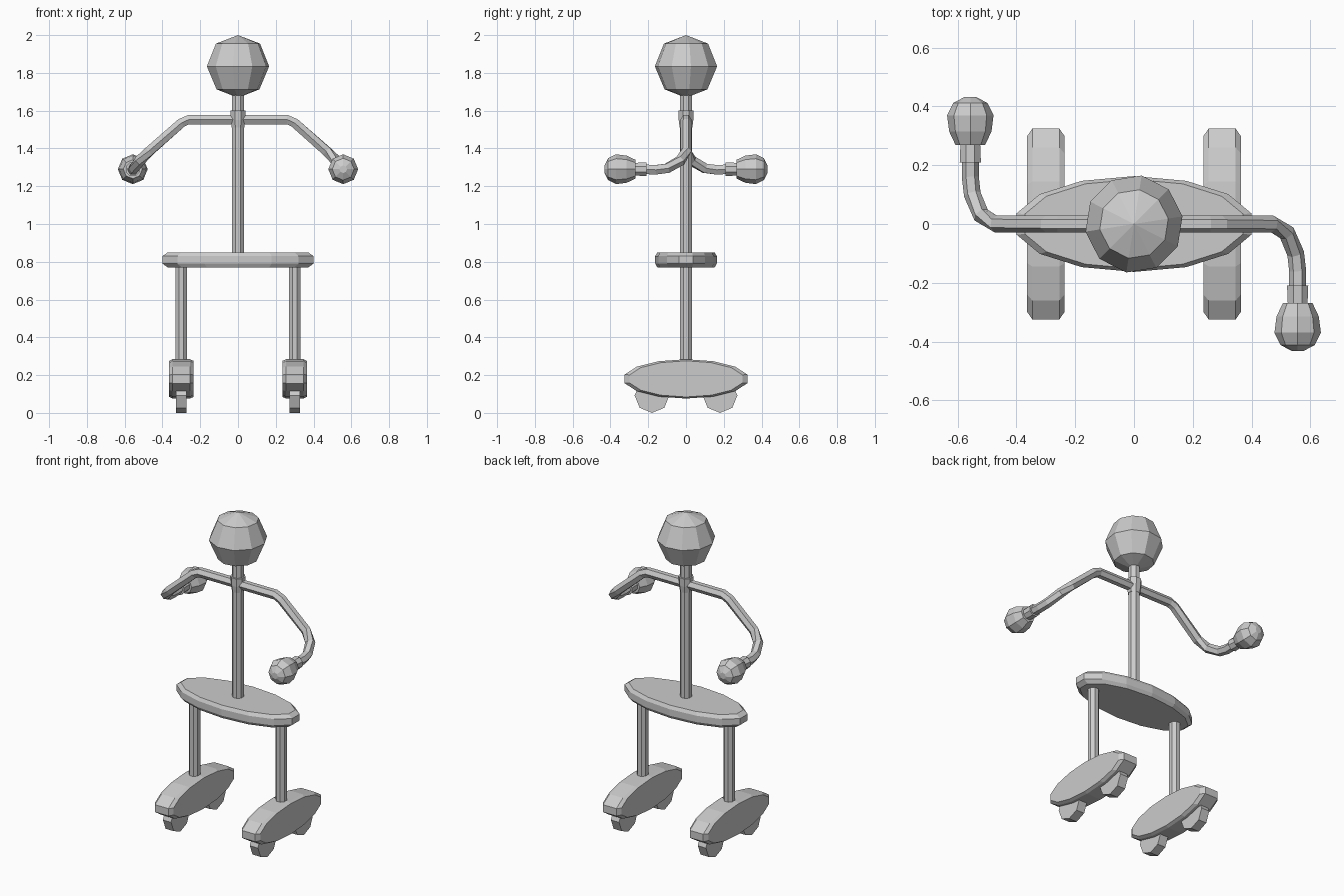
import bpy, bmesh
from math import pi, cos, sin
from mathutils import Matrix, Vector

if "Cube" in bpy.data.objects:
    bpy.data.objects.remove(bpy.data.objects["Cube"])


def lathe(name, profile, sides, matrix=Matrix(), phase=0.0):
    """Flat-shaded turned solid from (height, radius) pairs along local z."""
    bm = bmesh.new()
    rings = []
    for h, r in profile:
        if r == 0:
            rings.append([bm.verts.new((0, 0, h))])
        else:
            angles = [2 * pi * (i + phase) / sides for i in range(sides)]
            rings.append([bm.verts.new((r * cos(a), r * sin(a), h)) for a in angles])
    for a, b in zip(rings, rings[1:]):
        for i in range(sides):
            j = (i + 1) % sides
            quad = [a[i % len(a)], a[j % len(a)], b[j % len(b)], b[i % len(b)]]
            bm.faces.new(list(dict.fromkeys(quad)))
    for ring in (rings[0], rings[-1]):
        if len(ring) > 2:
            bm.faces.new(ring)
    bm.transform(matrix)
    bmesh.ops.recalc_face_normals(bm, faces=bm.faces)
    mesh = bpy.data.meshes.new(name)
    bm.to_mesh(mesh)
    bm.free()
    obj = bpy.data.objects.new(name, mesh)
    bpy.context.collection.objects.link(obj)
    return obj


def tube(name, points, radius):
    """Six-sided tube along a path, as mesh rings that follow the bends."""
    pts = [Vector(p) for p in points]
    bm = bmesh.new()
    rings = []
    for i, p in enumerate(pts):
        d = (pts[min(i + 1, len(pts) - 1)] - pts[max(i - 1, 0)]).normalized()
        side = d.cross(Vector((0, 0, 1))).normalized()
        up = side.cross(d)
        rings.append([bm.verts.new(p + radius * (cos(k * pi / 3) * side + sin(k * pi / 3) * up))
                      for k in range(6)])
    for a, b in zip(rings, rings[1:]):
        for k in range(6):
            bm.faces.new((a[k], a[(k + 1) % 6], b[(k + 1) % 6], b[k]))
    bm.faces.new(rings[0])
    bm.faces.new(rings[-1])
    bmesh.ops.recalc_face_normals(bm, faces=bm.faces)
    mesh = bpy.data.meshes.new(name)
    bm.to_mesh(mesh)
    bm.free()
    obj = bpy.data.objects.new(name, mesh)
    bpy.context.collection.objects.link(obj)
    return obj


def place(x, y, z):
    return Matrix.Translation((x, y, z))


along_x = Matrix.Rotation(pi / 2, 4, 'Y')

# Head, spine and collar
lathe("head", [(1.68, 0.03), (1.713, 0.115), (1.835, 0.167), (1.955, 0.118), (2.0, 0)], 10, phase=0.25)
lathe("spine", [(0.83, 0.034), (1.70, 0.034)], 8, phase=0.5)
lathe("collar", [(1.51, 0.036), (1.55, 0.042), (1.60, 0.044)], 8, phase=0.5)

# Oval pelvis plate with chamfered rim
lathe("pelvis", [(-0.04, 0.93), (-0.02, 1), (0.02, 1), (0.04, 0.93)], 14,
      place(0, 0, 0.81) @ Matrix.Diagonal((0.41, 0.163, 1, 1)), phase=0.5)

# Arms: one swings forward, the other is the same turned half way round
arm_path = [(0, 0, 1.553), (0.26, 0, 1.553), (0.30, 0, 1.535), (0.47, 0, 1.385), (0.52, -0.03, 1.335),
            (0.55, -0.10, 1.295), (0.557, -0.16, 1.287), (0.557, -0.23, 1.29)]
hand_profile = [(0.268, 0.05), (0.315, 0.072), (0.37, 0.079), (0.412, 0.058), (0.432, 0.02)]
for side, angle in (("right", 0), ("left", pi)):
    turn = Matrix.Rotation(angle, 4, 'Z')
    wrist = turn @ place(0.557, 0, 1.29) @ Matrix.Rotation(pi / 2, 4, 'X')
    tube(side + "_arm", [turn @ Vector(p) for p in arm_path], 0.029)
    lathe(side + "_cuff", [(0.21, 0.039), (0.28, 0.036)], 8, wrist, phase=0.5)
    lathe(side + "_hand", hand_profile, 8, wrist)

# Legs, oval feet and wheels
for side, x in (("right", 0.3), ("left", -0.3)):
    lathe(side + "_leg", [(0.26, 0.033), (0.79, 0.033)], 8, place(x, 0, 0), phase=0.5)
    foot = place(x, 0, 0.18) @ Matrix.Diagonal((1, 0.333, 0.104, 1)) @ along_x
    lathe(side + "_foot", [(-0.064, 0.92), (-0.046, 1), (0.046, 1), (0.064, 0.92)], 14, foot,
          phase=0)
    for end, y in (("front", -0.18), ("back", 0.18)):
        lathe(f"{side}_{end}_wheel", [(-0.028, 0.092), (0.028, 0.092)], 8,
              place(x, y, 0.092) @ along_x)
